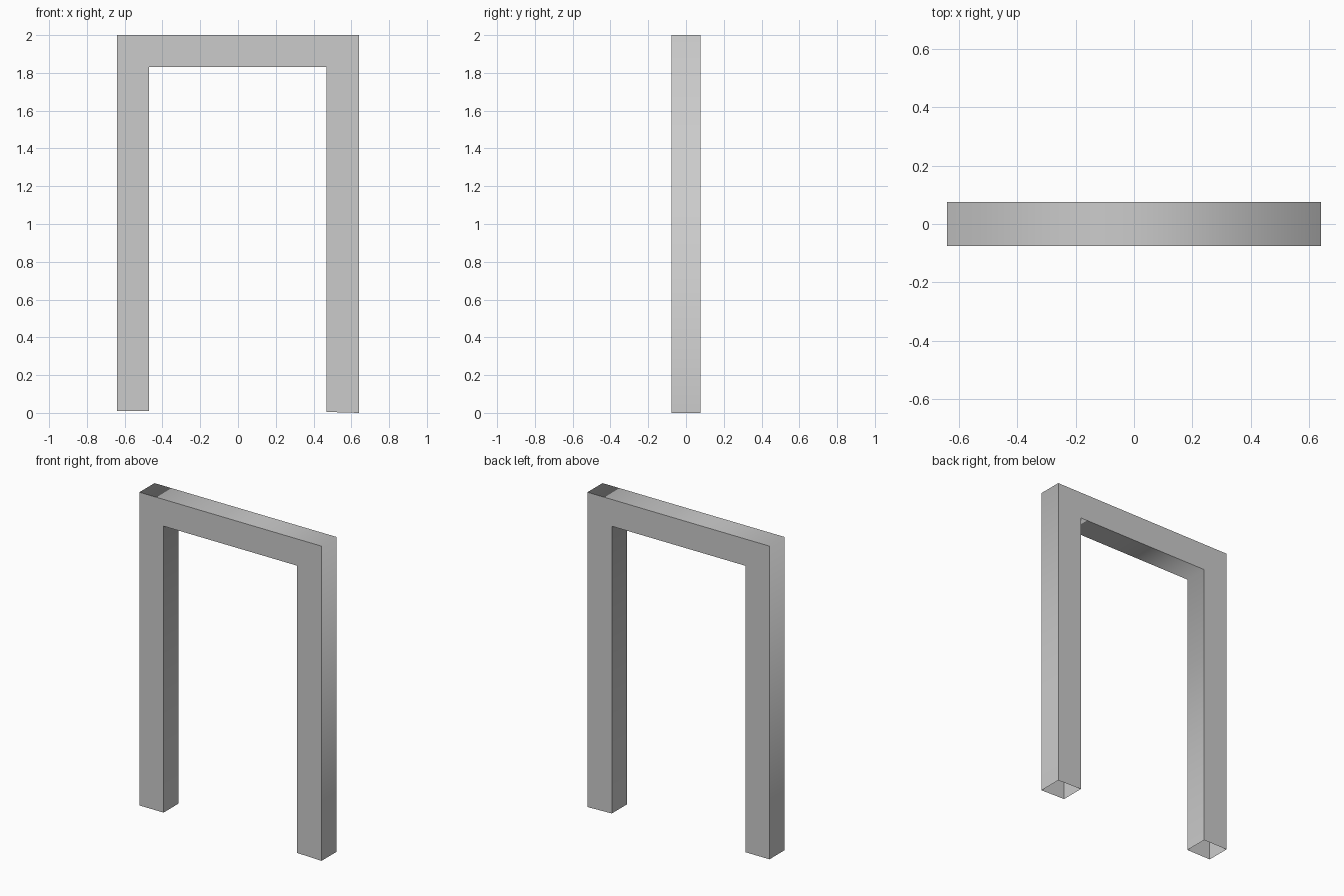
import bpy
import bmesh

cube = bpy.data.objects.get("Cube")
if cube:
    bpy.data.objects.remove(cube, do_unlink=True)

# Plain grey finish
grey = bpy.data.materials.new("plain_grey")
grey.use_nodes = True
colour = (0.6, 0.6, 0.6, 1)
grey.diffuse_color = colour
grey.node_tree.nodes["Principled BSDF"].inputs["Base Color"].default_value = colour

# Path of the frame: (outer x, z), (inner x, z) at each foot and mitred corner
HALF_DEPTH = 0.076
stations = [
    ((-0.64, 0.01), (-0.47, 0.01)),
    ((-0.64, 2.0), (-0.47, 1.83)),
    ((0.64, 2.0), (0.468, 1.83)),
    ((0.64, 0.0), (0.468, 0.005)),
]

bm = bmesh.new()
rings = []
for (ox, oz), (ix, iz) in stations:
    rings.append([bm.verts.new(p) for p in (
        (ox, -HALF_DEPTH, oz), (ox, HALF_DEPTH, oz),
        (ix, HALF_DEPTH, iz), (ix, -HALF_DEPTH, iz))])

# Hollow tube with open feet: legs and lintel share mitred corners
for a, b in zip(rings, rings[1:]):
    for i in range(4):
        j = (i + 1) % 4
        face = bm.faces.new((a[i], a[j], b[j], b[i]))
        face.smooth = True
bmesh.ops.recalc_face_normals(bm, faces=bm.faces)

# Crisp long edges; shading flows softly around the corners of each band
for a, b in zip(rings, rings[1:]):
    for u, v in zip(a, b):
        bm.edges.get((u, v)).smooth = False

mesh = bpy.data.meshes.new("door_frame")
bm.to_mesh(mesh)
bm.free()
mesh.materials.append(grey)
frame = bpy.data.objects.new("door_frame", mesh)
bpy.context.collection.objects.link(frame)
